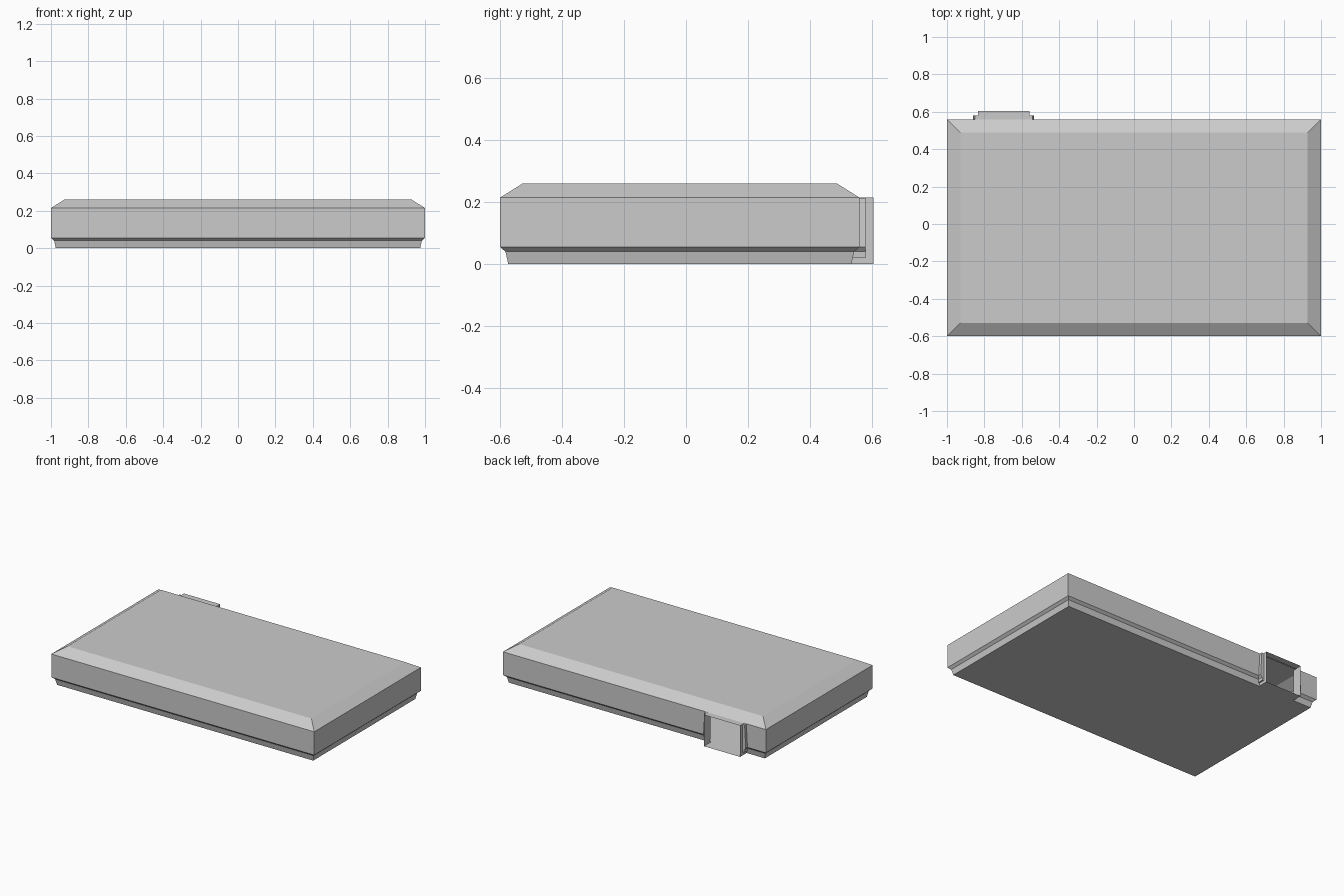
import bpy, bmesh
from mathutils import Vector

if "Cube" in bpy.data.objects:
    bpy.data.objects.remove(bpy.data.objects["Cube"])


def finish(bm, name):
    bmesh.ops.recalc_face_normals(bm, faces=bm.faces[:])
    me = bpy.data.meshes.new(name)
    bm.to_mesh(me)
    bm.free()
    ob = bpy.data.objects.new(name, me)
    bpy.context.collection.objects.link(ob)
    return ob


def loft(bm, rects):
    """Stack rectangles (x0, x1, y0, y1, z) into a capped solid."""
    rings = [[bm.verts.new(p) for p in ((x0, y0, z), (x1, y0, z), (x1, y1, z), (x0, y1, z))]
             for x0, x1, y0, y1, z in rects]
    for a, b in zip(rings, rings[1:]):
        for i in range(4):
            j = (i + 1) % 4
            bm.faces.new((a[i], a[j], b[j], b[i]))
    bm.faces.new(rings[0][::-1])
    bm.faces.new(rings[-1])


FRONT, BACK = -0.6, 0.56
PORT_X = (-0.835, -0.56)
PORT_Y = 0.605

# hollow case: (inset, z) profile, with stepped base and chamfered lid
bm = bmesh.new()
profile = ((0.026, 0), (0.017, 0.04), (0.0, 0.055), (0.0, 0.215), (0.072, 0.26))
loft(bm, [(-1 + d, 1 - d, FRONT + d, BACK - d, z) for d, z in profile])
bmesh.ops.recalc_face_normals(bm, faces=bm.faces[:])


def back_wall():
    return [f for f in bm.faces if f.normal.y > 0.5 and f.calc_center_median().z < 0.216
            and f.calc_center_median().y > 0.5]


# socket opening cut through the back wall
for x in PORT_X:
    faces = back_wall()
    edges = list({e for f in faces for e in f.edges})
    verts = list({v for f in faces for v in f.verts})
    bmesh.ops.bisect_plane(bm, geom=verts + edges + faces, plane_co=Vector((x, 0, 0)),
                           plane_no=Vector((1, 0, 0)), dist=1e-5)
    bm.normal_update()
hole = [f for f in back_wall() if PORT_X[0] < f.calc_center_median().x < PORT_X[1]]
bmesh.ops.delete(bm, geom=hole, context='FACES')

# socket sleeve pulled out of the opening rim
rim = [e for e in bm.edges if e.is_boundary]
new = bmesh.ops.extrude_edge_only(bm, edges=rim)['geom']
for v in new:
    if isinstance(v, bmesh.types.BMVert):
        v.co.y = PORT_Y
finish(bm, "case_with_socket")

# tapered ribs either side of the socket
for name, x, s in (("socket_rib_left", PORT_X[0], -1), ("socket_rib_right", PORT_X[1], 1)):
    bm = bmesh.new()
    loft(bm, [(x, x + s * w, 0.535, 0.579, z)
              for w, z in ((0.011, 0.02), (0.012, 0.04), (0.025, 0.055), (0.016, 0.214))])
    finish(bm, name)
